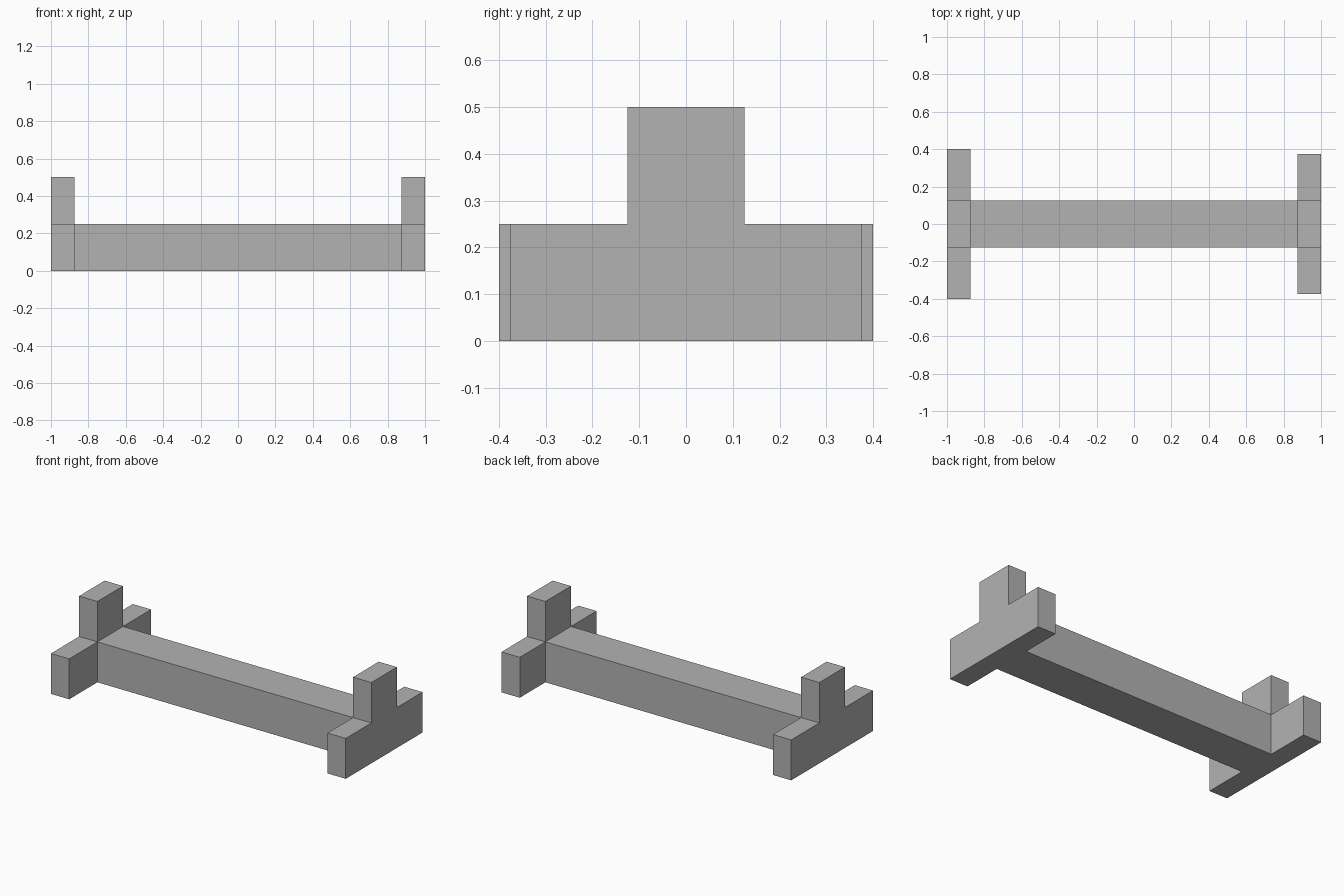
import bpy
import bmesh

default = bpy.data.objects.get("Cube")
if default:
    bpy.data.objects.remove(default, do_unlink=True)

# One plain grey for the whole model
GREY = (0.45, 0.45, 0.45, 1.0)
grey = bpy.data.materials.new("plain_grey")
grey.use_nodes = True
grey.diffuse_color = GREY
grey.node_tree.nodes["Principled BSDF"].inputs["Base Color"].default_value = GREY

END = 1.0        # outer face of the end pieces
THICK = 0.125    # thickness of the end pieces
HALF = 0.125     # half width of beam and uprights
RAIL = 0.25      # height of beam and feet
TOP = 0.5        # height of the uprights


def extrude_profile(name, profile, x0, x1):
    """Extrude a (y, z) outline along x into a solid."""
    bm = bmesh.new()
    face = bm.faces.new([bm.verts.new((x0, y, z)) for y, z in profile])
    moved = bmesh.ops.extrude_face_region(bm, geom=[face])["geom"]
    verts = [g for g in moved if isinstance(g, bmesh.types.BMVert)]
    bmesh.ops.translate(bm, verts=verts, vec=(x1 - x0, 0, 0))
    bmesh.ops.recalc_face_normals(bm, faces=bm.faces)
    mesh = bpy.data.meshes.new(name)
    bm.to_mesh(mesh)
    bm.free()
    mesh.materials.append(grey)
    obj = bpy.data.objects.new(name, mesh)
    bpy.context.collection.objects.link(obj)
    return obj


def mirrored(half):
    """Complete a half outline by reflecting it across y = 0."""
    return half + [(-y, z) for y, z in reversed(half)]


# Long beam between the ends
extrude_profile("beam", mirrored([(HALF, 0), (HALF, RAIL)]), THICK - END, END - THICK)

# Inverted T end pieces; the right one has slightly longer feet
for name, reach, x0 in (("right_end", 0.4, -END), ("left_end", 0.375, END - THICK)):
    outline = mirrored([(reach, 0), (reach, RAIL), (HALF, RAIL), (HALF, TOP)])
    extrude_profile(name, outline, x0, x0 + THICK)
